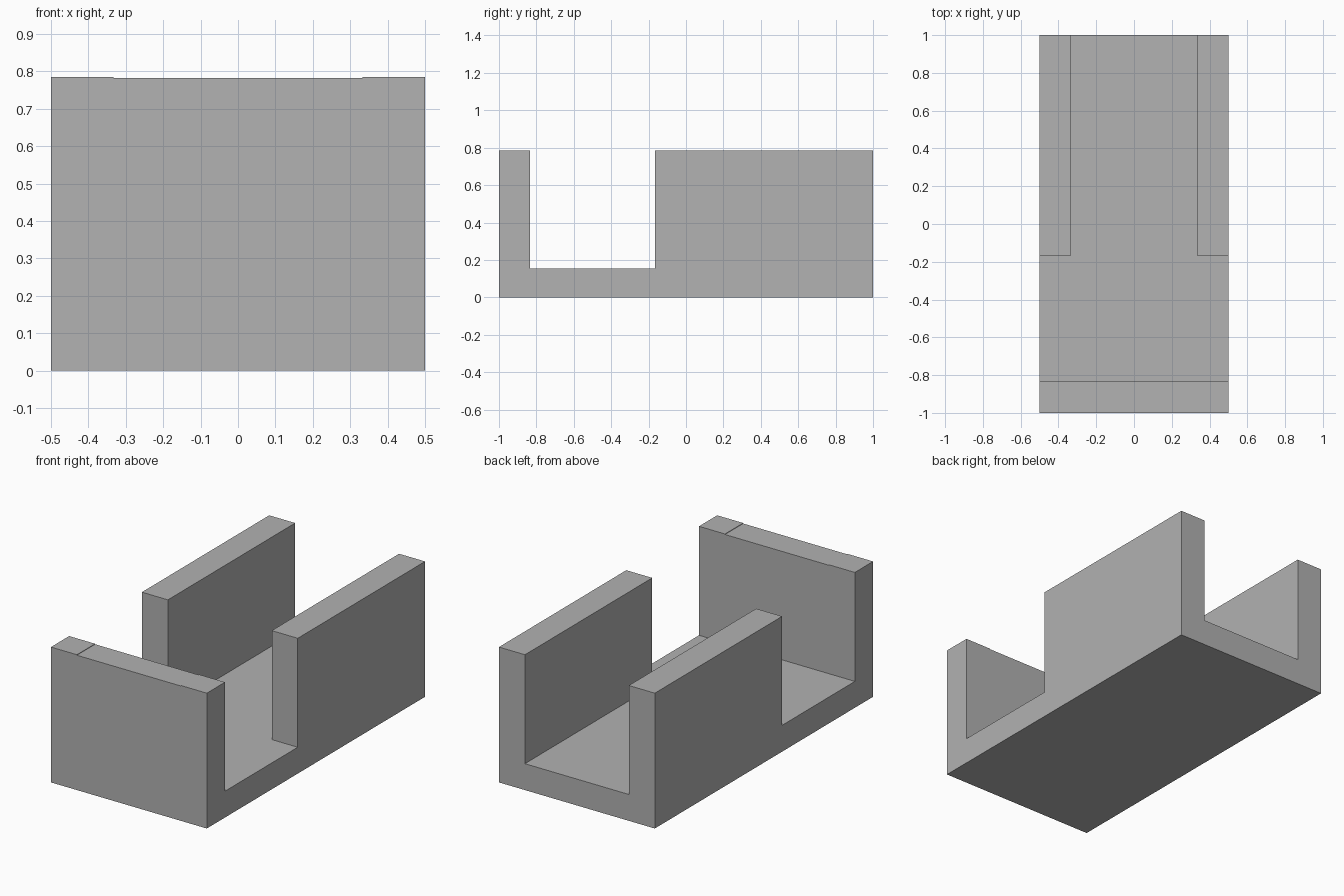
import bpy
from mathutils import Vector

if "Cube" in bpy.data.objects:
    bpy.data.objects.remove(bpy.data.objects["Cube"], do_unlink=True)

WALL = 1 / 6       # wall thickness
FLOOR = 0.153      # floor thickness
HEIGHT = 0.785
LIP = 0.782        # slightly lowered middle of the front wall
INNER = 0.5 - WALL
FRONT = WALL - 1   # inner face of the front wall
SIDE = -WALL       # where the side walls begin

grey = bpy.data.materials.new("plain grey")
grey.use_nodes = True
colour = (0.445, 0.445, 0.445, 1)
grey.diffuse_color = colour
grey.node_tree.nodes["Principled BSDF"].inputs["Base Color"].default_value = colour


def box(name, low, high):
    """Axis-aligned box between two corners."""
    low, high = Vector(low), Vector(high)
    bpy.ops.mesh.primitive_cube_add(size=1, location=(low + high) / 2)
    obj = bpy.context.object
    obj.name = name
    obj.scale = high - low
    bpy.ops.object.transform_apply(location=True, rotation=False, scale=True)
    obj.data.materials.append(grey)
    return obj


def carve(target, name, low, high):
    """Cut a box out of the target and discard the cutter."""
    cutter = box(name, low, high)
    cutter.hide_render = True
    cut = target.modifiers.new(name, "BOOLEAN")
    cut.operation = "DIFFERENCE"
    cut.solver = "EXACT"
    cut.object = cutter
    bpy.context.view_layer.objects.active = target
    bpy.ops.object.modifier_apply(modifier=cut.name)
    bpy.data.objects.remove(cutter, do_unlink=True)


# Solid block, carved into a floor, a front wall and two side walls
body = box("walled_channel", (-0.5, -1, 0), (0.5, 1, HEIGHT))
carve(body, "side_openings", (-1, FRONT, FLOOR), (1, SIDE, 1))
carve(body, "open_back_channel", (-INNER, FRONT, FLOOR), (INNER, 2, 1))
carve(body, "front_wall_lip", (-INNER, -2, LIP), (INNER, FRONT + 0.1, 1))
